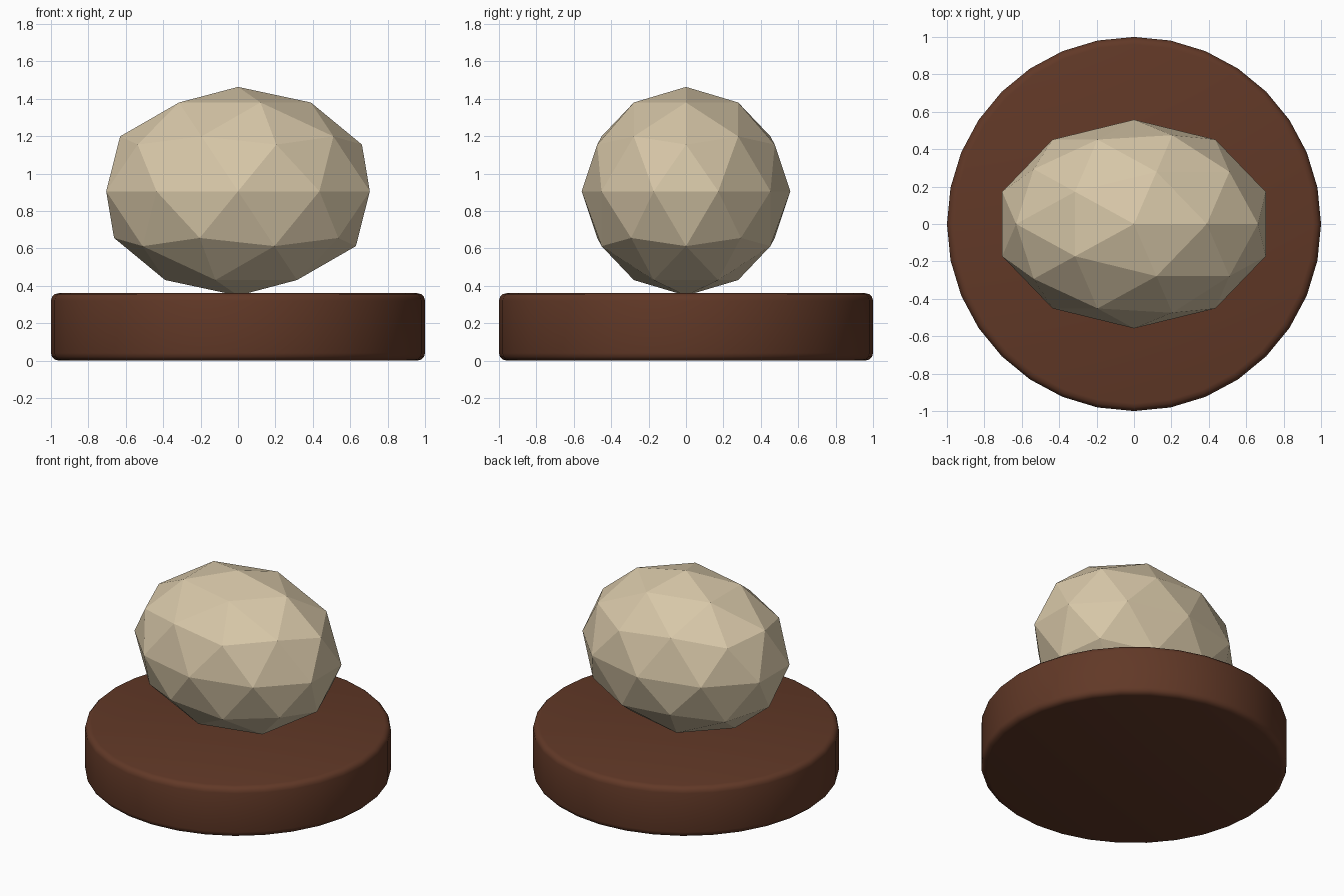
import bpy
import math

# Remove the default object
cube = bpy.data.objects.get("Cube")
if cube:
    bpy.data.objects.remove(cube, do_unlink=True)


def make_material(name, colour):
    mat = bpy.data.materials.new(name)
    mat.use_nodes = True
    mat.diffuse_color = colour
    mat.node_tree.nodes["Principled BSDF"].inputs["Base Color"].default_value = colour
    return mat


brown = make_material("dark brown wood", (0.12, 0.04, 0.02, 1))
cream = make_material("cream stone", (0.68, 0.57, 0.39, 1))

# Round plinth with softened rims
height = 0.36
bpy.ops.mesh.primitive_cylinder_add(vertices=32, radius=1, depth=height,
                                    location=(0, 0, height / 2))
base = bpy.context.object
base.name = "round_base"
base.data.materials.append(brown)
bevel = base.modifiers.new("rounded rims", "BEVEL")
bevel.width = 0.04
bevel.segments = 3
bevel.limit_method = "ANGLE"
bevel.angle_limit = math.radians(40)
bpy.ops.object.shade_smooth()

# Faceted boulder, stretched sideways, resting on the plinth
bpy.ops.mesh.primitive_ico_sphere_add(subdivisions=2, radius=1, location=(0, 0, 0.905))
stone = bpy.context.object
stone.name = "faceted_stone"
stone.scale = (0.741, 0.558, 0.558)
bpy.ops.object.transform_apply(location=False, rotation=False, scale=True)
stone.data.materials.append(cream)
bpy.ops.object.shade_flat()
